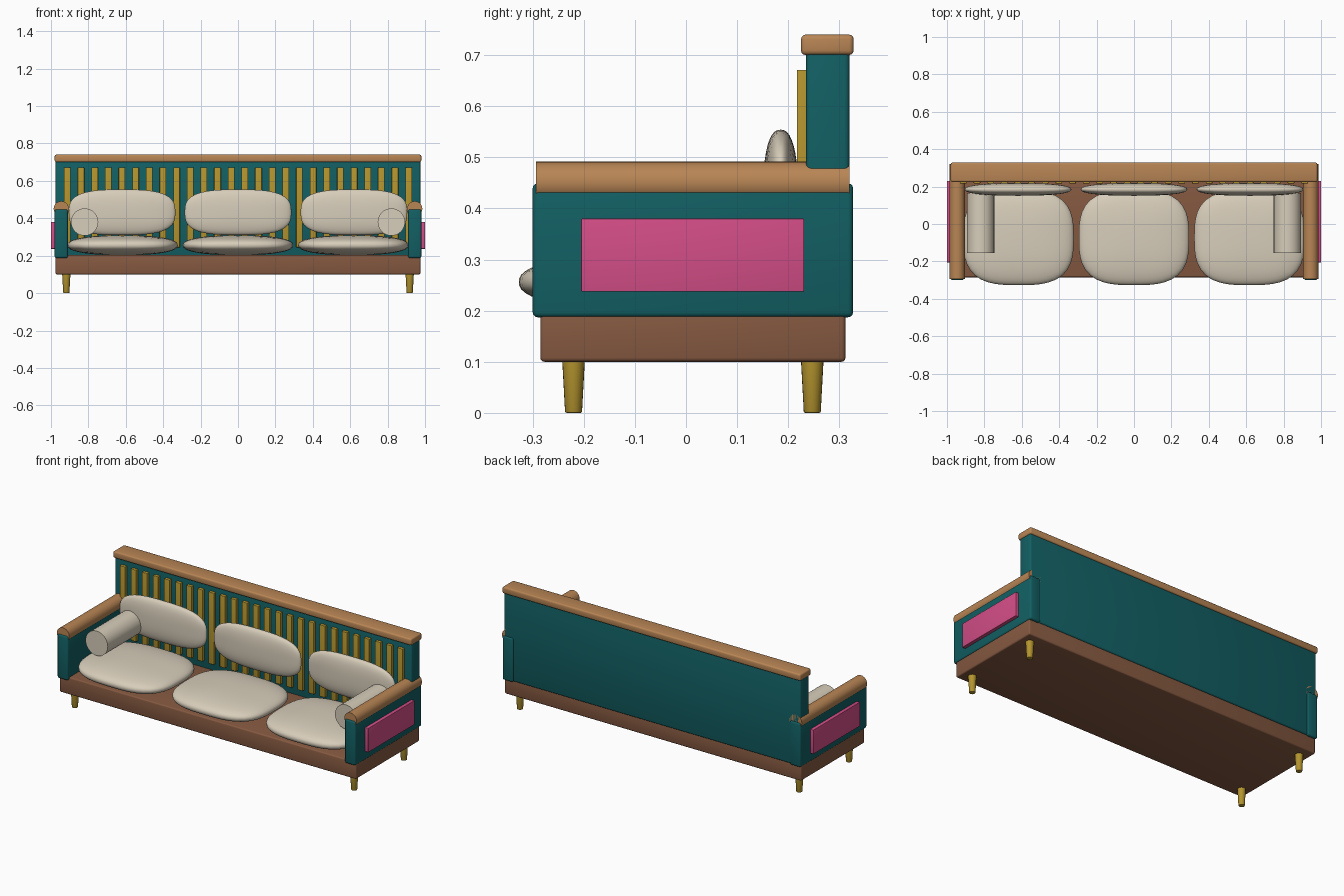
import bpy, bmesh, math
from mathutils import Matrix

if "Cube" in bpy.data.objects:
    bpy.data.objects.remove(bpy.data.objects["Cube"])


def material(name, rgb):
    m = bpy.data.materials.new(name)
    m.diffuse_color = (*rgb, 1.0)
    m.use_nodes = True
    m.node_tree.nodes["Principled BSDF"].inputs["Base Color"].default_value = m.diffuse_color
    return m


TEAL = material("teal_fabric", (0.006, 0.115, 0.125))
PINK = material("pink_panel", (0.65, 0.075, 0.24))
WOOD = material("light_wood", (0.48, 0.235, 0.09))
BROWN = material("brown_wood", (0.235, 0.1, 0.052))
CREAM = material("cream_cushion", (0.68, 0.61, 0.49))
GOLD = material("gold_wood", (0.46, 0.3, 0.028))


def finish(name, bm, mat, angle=35):
    bmesh.ops.recalc_face_normals(bm, faces=bm.faces)
    me = bpy.data.meshes.new(name)
    bm.to_mesh(me)
    bm.free()
    me.materials.append(mat)
    ob = bpy.data.objects.new(name, me)
    bpy.context.collection.objects.link(ob)
    bpy.ops.object.select_all(action='DESELECT')
    ob.select_set(True)
    bpy.context.view_layer.objects.active = ob
    bpy.ops.object.shade_smooth_by_angle(angle=math.radians(angle))
    return ob


def box(name, x, y, z, mat, bevel=0.0):
    """Box from (min, max) ranges with optional rounded edges."""
    bm = bmesh.new()
    bmesh.ops.create_cube(bm, size=1)
    for v in bm.verts:
        v.co = [(r[0] + r[1]) / 2 + c * (r[1] - r[0]) for r, c in zip((x, y, z), v.co)]
    if bevel:
        bmesh.ops.bevel(bm, geom=bm.edges[:], offset=bevel, segments=3,
                        profile=0.5, affect='EDGES')
    return finish(name, bm, mat)


def rod(name, x, z, r, y0, y1, mat):
    """Cylinder lying along the y axis."""
    bm = bmesh.new()
    bmesh.ops.create_cone(bm, cap_ends=True, segments=32, radius1=r, radius2=r, depth=y1 - y0,
                          matrix=Matrix.Translation((x, (y0 + y1) / 2, z))
                          @ Matrix.Rotation(math.pi / 2, 4, 'X'))
    return finish(name, bm, mat)


def cushion(name, centre, half, thin, n=3.0, m=2.4):
    """Puffy pad: rounded-square outline (n), softer section (m) along the thin axis."""
    bm = bmesh.new()
    bmesh.ops.create_cube(bm, size=2)
    bmesh.ops.subdivide_edges(bm, edges=bm.edges[:], cuts=11, use_grid_fill=True)
    for v in bm.verts:
        d = [math.tan(c * math.pi / 4) for c in v.co]
        flat = sum(abs(d[i]) ** n for i in range(3) if i != thin)
        s = (flat ** (m / n) + abs(d[thin]) ** m) ** (-1 / m)
        v.co = [c + h * k * s for c, h, k in zip(centre, half, d)]
    return finish(name, bm, CREAM, 60)


# Base, backrest and top rail
box("base", (-0.975, 0.975), (-0.285, 0.312), (0.10, 0.203), BROWN, 0.008)
box("backrest", (-0.975, 0.975), (0.235, 0.32), (0.19, 0.71), TEAL, 0.01)
box("top_rail", (-0.98, 0.98), (0.225, 0.328), (0.70, 0.74), WOOD, 0.009)

# Slats on the front of the backrest
for i in range(26):
    x = -0.9125 + i * 0.073
    box(f"back_slat_{i + 1}", (x - 0.0175, x + 0.0175), (0.217, 0.24), (0.245, 0.671), GOLD, 0.002)

# Mirrored sides: arms, rounded caps, panels, bolsters and legs
for side, s in (("left", -1), ("right", 1)):
    box(f"{side}_arm", sorted((s * 0.91, s * 0.98)), (-0.30, 0.327), (0.187, 0.449), TEAL, 0.01)
    rod(f"{side}_arm_cap", s * 0.945, 0.451, 0.0405, -0.293, 0.32, WOOD)
    box(f"{side}_arm_panel", sorted((s * 0.97, s * 1.0)), (-0.205, 0.231), (0.237, 0.38), PINK, 0.002)
    rod(f"{side}_bolster", s * 0.82, 0.38, 0.073, -0.156, 0.165, CREAM)
    for end, y in (("front", -0.22), ("back", 0.247)):
        bm = bmesh.new()
        bmesh.ops.create_cone(bm, cap_ends=True, segments=20, radius1=0.0165, radius2=0.0225,
                              depth=0.11, matrix=Matrix.Translation((s * 0.918, y, 0.055)))
        rim = [e for e in bm.edges if all(v.co.z < 0.01 for v in e.verts)]
        bmesh.ops.bevel(bm, geom=rim, offset=0.003, segments=2, profile=0.5, affect='EDGES')
        finish(f"{side}_{end}_leg", bm, GOLD)

# Seat and back cushions
for place, k in (("left", -1), ("middle", 0), ("right", 1)):
    cushion(f"{place}_seat_cushion", (k * 0.617, -0.073, 0.256), (0.295, 0.254, 0.053), 2)
    cushion(f"{place}_back_cushion", (k * 0.62, 0.185, 0.432), (0.285, 0.034, 0.122), 1)
